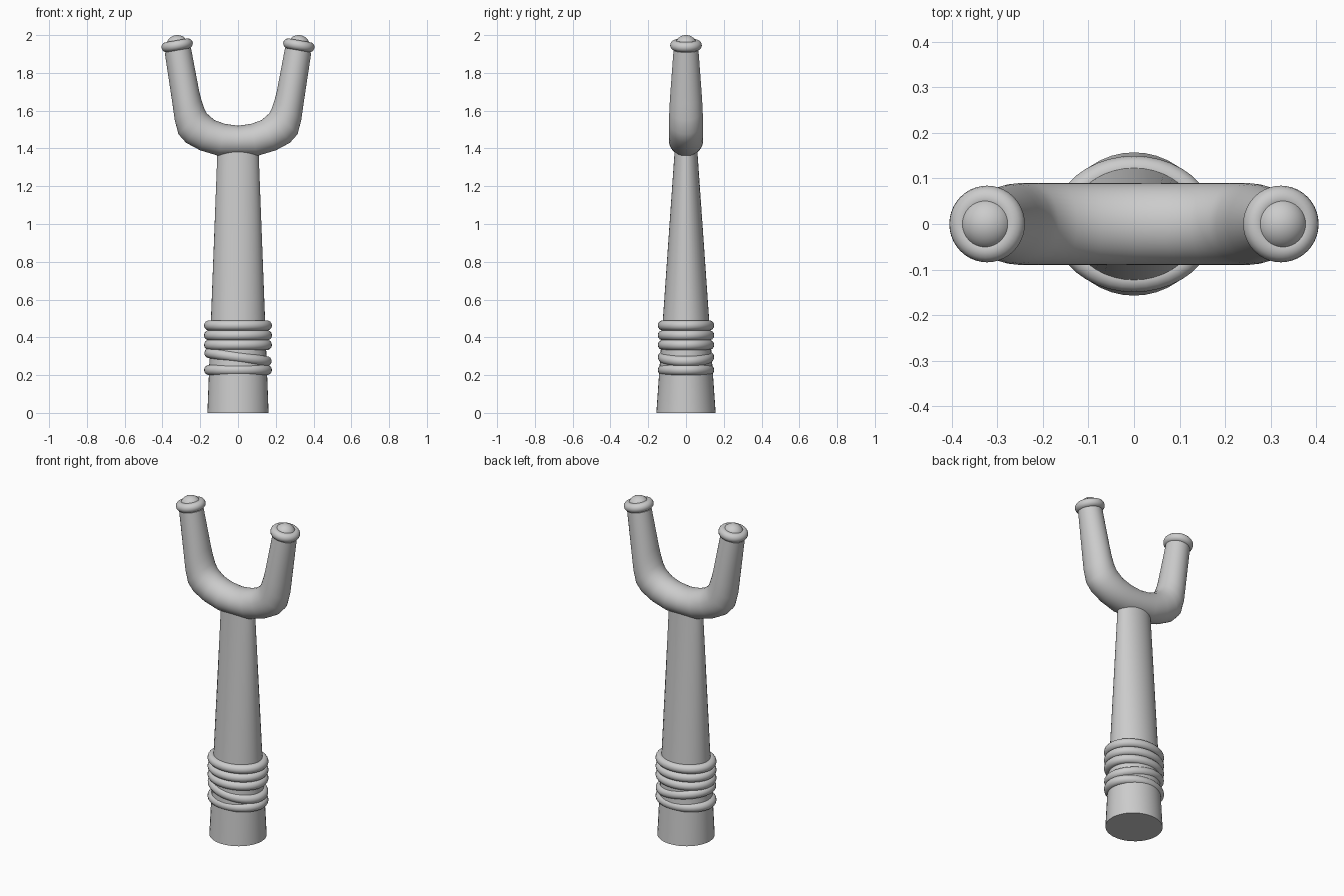
import bpy, bmesh, math
from mathutils import Vector

if "Cube" in bpy.data.objects:
    bpy.data.objects.remove(bpy.data.objects["Cube"])

TILT = math.radians(10)


def finish(obj, name, angle=40):
    obj.name = name
    bpy.ops.object.select_all(action='DESELECT')
    obj.select_set(True)
    bpy.context.view_layer.objects.active = obj
    bpy.ops.object.shade_smooth_by_angle(angle=math.radians(angle))
    return obj


def loft(name, sections, n=40):
    """Skin ellipses given as (centre, in-plane half axis, half width in y)."""
    bm = bmesh.new()
    rings = []
    for c, u, ry in sections:
        rings.append([bm.verts.new(c + u * math.cos(a) + Vector((0, ry * math.sin(a), 0)))
                      for a in (2 * math.pi * i / n for i in range(n))])
    for a, b in zip(rings, rings[1:]):
        for i in range(n):
            j = (i + 1) % n
            bm.faces.new((a[i], a[j], b[j], b[i]))
    bm.faces.new(rings[0])
    bm.faces.new(rings[-1])
    bmesh.ops.recalc_face_normals(bm, faces=bm.faces)
    mesh = bpy.data.meshes.new(name)
    bm.to_mesh(mesh)
    bm.free()
    obj = bpy.data.objects.new(name, mesh)
    bpy.context.collection.objects.link(obj)
    return finish(obj, name)


def ring(name, loc, major, minor, tilt=0, squash=1):
    bpy.ops.mesh.primitive_torus_add(major_segments=40, minor_segments=14, location=loc,
                                     major_radius=major, minor_radius=minor,
                                     rotation=(0, tilt, 0))
    obj = finish(bpy.context.object, name, 60)
    for v in obj.data.vertices:  # squash the path to an oval, keeping the cord round
        r = math.hypot(v.co.x, v.co.y)
        ux, uy = v.co.x / r, v.co.y / r
        v.co.x = ux * (major + (r - major))
        v.co.y = uy * (major * squash + (r - major))
    return obj


# Tapered oval handle
loft("handle", [(Vector((0, 0, z)), Vector((rx, 0, 0)), ry)
                for z, rx, ry in ((0, .162, .157), (.5, .143, .122), (1.36, .11, .062), (1.43, .107, .058))])

# Fork: inner and outer outline points (x, z) and y half width, mirrored in x
half = [(0, 1.52, 0, 1.36, .09),
        (.07, 1.53, .10, 1.36, .09),
        (.125, 1.55, .20, 1.39, .09),
        (.165, 1.585, .275, 1.43, .09),
        (.18, 1.615, .315, 1.475, .09),
        (.195, 1.66, .335, 1.55, .088),
        (.205, 1.70, .346, 1.63, .085),
        (.249, 1.932, .388, 1.908, .066)]
path = [(-a, b, -c, d, w) for a, b, c, d, w in half[:0:-1]] + half
loft("fork", [(Vector(((a + c) / 2, 0, (b + d) / 2)), Vector(((c - a) / 2, 0, (d - b) / 2)), w)
              for a, b, c, d, w in path])

# Rings and domed caps on the fork tips
for side, s in (("left", -1), ("right", 1)):
    tip = (s * .322, 0, 1.946)
    ring("tip_ring_" + side, tip, .057, .027, s * TILT)
    bpy.ops.mesh.primitive_uv_sphere_add(segments=32, ring_count=16, radius=1, location=tip,
                                         rotation=(0, s * TILT, 0))
    cap = finish(bpy.context.object, "tip_cap_" + side, 60)
    cap.scale = (.058, .058, .054)

# Cord wrapped round the grip, one turn crossing at a slant
for i, (z, tilt) in enumerate(((.227, 0), (.295, math.radians(8)), (.36, 0), (.411, 0), (.463, 0))):
    ring(f"cord_turn_{i + 1}", (0, 0, z), .153, .027, tilt, .8)
